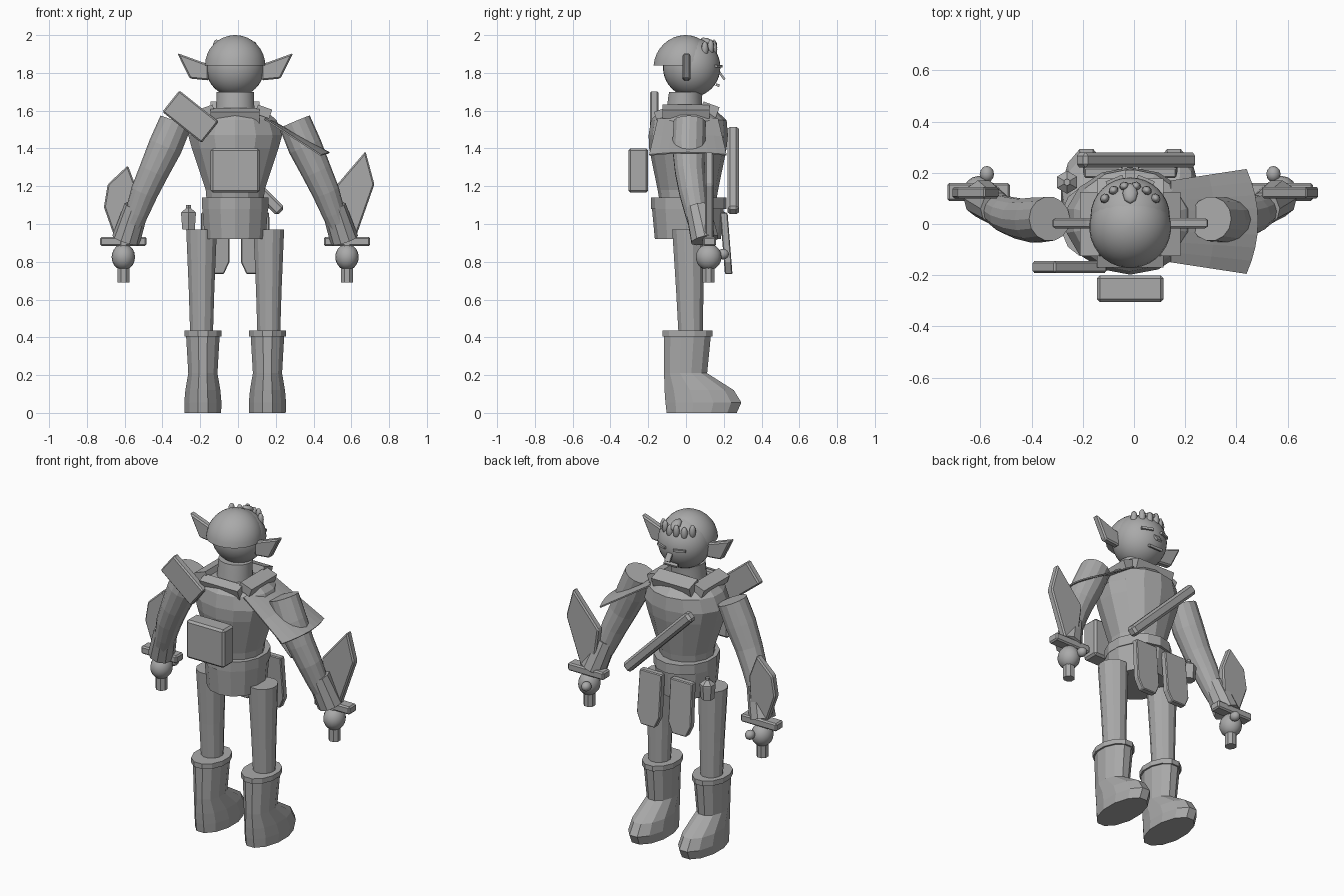
import bpy, bmesh, math
from mathutils import Vector, Matrix

if "Cube" in bpy.data.objects:
    bpy.data.objects.remove(bpy.data.objects["Cube"])

CX = -0.015  # body symmetry plane
grey = bpy.data.materials.new("plain grey")
grey.diffuse_color = (0.4, 0.4, 0.4, 1)
grey.use_nodes = True
grey.node_tree.nodes["Principled BSDF"].inputs["Base Color"].default_value = grey.diffuse_color


def finish(name, bm, smooth=None, bevel=0):
    bmesh.ops.recalc_face_normals(bm, faces=bm.faces)
    me = bpy.data.meshes.new(name)
    bm.to_mesh(me)
    bm.free()
    me.materials.append(grey)
    ob = bpy.data.objects.new(name, me)
    bpy.context.collection.objects.link(ob)
    if bevel:
        m = ob.modifiers.new("bevel", 'BEVEL')
        m.width = bevel
        m.segments = 1
    if smooth:
        bpy.ops.object.select_all(action='DESELECT')
        ob.select_set(True)
        bpy.context.view_layer.objects.active = ob
        bpy.ops.object.shade_smooth_by_angle(angle=math.radians(smooth))
    return ob


def bridge(bm, rings):
    vs = [[bm.verts.new(p) for p in r] for r in rings]
    n = len(vs[0])
    for a, b in zip(vs, vs[1:]):
        for i in range(n):
            bm.faces.new((a[i], a[(i + 1) % n], b[(i + 1) % n], b[i]))
    bm.faces.new(vs[0])
    bm.faces.new(vs[-1])


def loft(name, rows, n=12, smooth=None):
    """Stack of level ellipses: (z, x centre, y centre, x radius, y radius)."""
    bm = bmesh.new()
    ang = [2 * math.pi * (i + 0.5) / n for i in range(n)]
    bridge(bm, [[(cx + rx * math.cos(a), cy + ry * math.sin(a), z) for a in ang]
                for z, cx, cy, rx, ry in rows])
    return finish(name, bm, smooth)


def tube(name, rows, n=10, smooth=None):
    """Round sections along a path: (x, y, z, radius)."""
    pts = [Vector(r[:3]) for r in rows]
    rings = []
    for i, p in enumerate(pts):
        d = (pts[min(i + 1, len(pts) - 1)] - pts[max(i - 1, 0)]).normalized()
        u = d.cross(Vector((0, 1, 0))).normalized()
        v = d.cross(u)
        rings.append([p + rows[i][3] * (u * math.cos(t) + v * math.sin(t))
                      for t in (2 * math.pi * k / n for k in range(n))])
    bm = bmesh.new()
    bridge(bm, rings)
    return finish(name, bm, smooth)


def box(name, c, size, rot=(0, 0, 0), bevel=0):
    bm = bmesh.new()
    m = Matrix.Translation(c)
    for a, ax in zip(rot, 'XYZ'):
        m = m @ Matrix.Rotation(math.radians(a), 4, ax)
    bmesh.ops.create_cube(bm, size=1, matrix=m @ Matrix.Diagonal((*size, 1)))
    return finish(name, bm, None, bevel)


def ball(name, c, r, rot=(0, 0, 0), seg=16, rings=10):
    bm = bmesh.new()
    m = Matrix.Translation(c)
    for a, ax in zip(rot, 'XYZ'):
        m = m @ Matrix.Rotation(math.radians(a), 4, ax)
    bmesh.ops.create_uvsphere(bm, u_segments=seg, v_segments=rings, radius=1,
                              matrix=m @ Matrix.Diagonal((*r, 1)))
    return finish(name, bm, 60)


def plate(name, pts, y0, y1, bevel=0, slope=0):
    """Outline in x and z given depth along y; slope leans it by height."""
    bm = bmesh.new()
    top = max(p[1] for p in pts)
    bridge(bm, [[(x, y + slope * (top - z), z) for x, z in pts] for y in (y0, y1)])
    return finish(name, bm, None, bevel)


# head and skull cap
ball("head", (CX, 0.03, 1.83), (0.155, 0.152, 0.157), seg=32, rings=20)
loft("cap", [(1.84 + 0.16 * math.sin(t), CX, -0.012 + 0.01 * math.sin(t),
              0.16 * math.cos(t), 0.16 * math.cos(t))
             for t in (math.pi / 2 * k / 8.2 for k in range(9))], 32, 50)
loft("neck", [(1.56, CX, -0.01, 0.105, 0.1), (1.67, CX, -0.005, 0.1, 0.09),
              (1.70, CX, 0, 0.1, 0.09)], 24, 40)

# face
for s in (-1, 1):
    box("eye", (CX + s * 0.06, 0.17, 1.835), (0.07, 0.02, 0.014), (0, 0, -s * 22))
    plate("ear", [(CX + s * x, z) for x, z in
                  ((0.14, 1.85), (0.17, 1.855), (0.307, 1.905), (0.24, 1.77), (0.14, 1.76))],
          -0.018, 0.024, 0.008)
box("nose", (CX, 0.19, 1.785), (0.035, 0.012, 0.05), (35, 0, 0))
box("mouth", (CX, 0.168, 1.735), (0.09, 0.02, 0.014), (-20, 0, 0))

# hair tufts across the forehead
for k in range(6):
    a = math.radians(40 + 20 * k)
    x, y = math.cos(a), math.sin(a)
    ball("hair_tuft", (CX + 0.13 * x, 0.01 + 0.14 * y, 1.925 + 0.01 * (k % 2)),
         (0.02, 0.018, 0.042), (0, 0, 40 + 20 * k - 90), 8, 6).data.transform(Matrix())
ball("top_tuft", (CX, 0.12, 1.962), (0.03, 0.045, 0.018), (-25, 0, 0), 8, 6)

# torso, hips and belt
loft("torso", [(1.12, CX, 0.01, 0.155, 0.15), (1.18, CX, 0.01, 0.16, 0.16),
               (1.40, CX, 0.01, 0.235, 0.205), (1.47, CX, 0.012, 0.255, 0.21),
               (1.55, CX, 0.015, 0.225, 0.2), (1.60, CX, 0.01, 0.165, 0.15)], 14)
loft("hips", [(0.92, CX, 0.01, 0.165, 0.175), (1.08, CX, 0.01, 0.178, 0.19),
              (1.14, CX, 0.01, 0.16, 0.17)], 14)
loft("belt", [(1.08, CX, 0.015, 0.18, 0.2), (1.14, CX, 0.015, 0.18, 0.2)], 14)

# scarf wrapped from slabs
box("scarf_back", (CX, -0.13, 1.57), (0.26, 0.06, 0.07), (20, 0, 0))
box("scarf_front", (CX, 0.125, 1.605), (0.26, 0.09, 0.06), (-20, 0, 0))
for s in (-1, 1):
    box("scarf_side", (CX + s * 0.15, 0, 1.595), (0.08, 0.25, 0.05), (0, s * 20, 0))

# legs, boots and front hip flaps
for s in (-1, 1):
    x = CX + s * 0.178
    loft("leg", [(0.40, x, 0.025, 0.062, 0.066), (0.65, x, 0.02, 0.07, 0.075),
                 (0.97, x, 0.012, 0.084, 0.088)], 12)
    x = CX + s * 0.171
    loft("boot", [(0, x, 0.083, 0.1, 0.192), (0.055, x, 0.092, 0.102, 0.208),
                  (0.12, x, 0.07, 0.096, 0.19), (0.21, x, -0.002, 0.08, 0.118),
                  (0.41, x, 0.008, 0.092, 0.128)], 12)
    loft("boot_cuff", [(0.405, x, 0.008, 0.102, 0.138), (0.436, x, 0.008, 0.102, 0.138)], 12)
    plate("hip_flap", [(CX + s * a, z) for a, z in
                       ((0.03, 1.06), (0.18, 1.06), (0.185, 0.8), (0.155, 0.735),
                        (0.06, 0.735), (0.03, 0.8))], 0.18, 0.22, 0.005, 0.08)

# arms, bracers, hands and weapon hilts
for s in (-1, 1):
    tube("arm", [(CX + s * x, y, z, r) for x, y, z, r in
                 ((0.315, 0.02, 1.54, 0.087), (0.37, 0.015, 1.41, 0.09),
                  (0.43, 0.02, 1.28, 0.08), (0.48, 0.035, 1.17, 0.073),
                  (0.52, 0.055, 1.06, 0.062), (0.575, 0.09, 0.93, 0.055))], 14)
    tube("bracer", [(CX + s * 0.522, 0.06, 1.09, 0.066),
                    (CX + s * 0.578, 0.1, 0.915, 0.076)], 10)
    hx = CX + s * 0.592
    ball("hand", (hx, 0.12, 0.825), (0.062, 0.068, 0.07))
    ball("thumb", (CX + s * 0.56, 0.195, 0.84), (0.028, 0.032, 0.028), seg=12, rings=8)
    loft("grip", [(0.69, hx, 0.12, 0.034, 0.034), (0.93, hx, 0.12, 0.034, 0.034)], 8)
    box("guard", (hx, 0.125, 0.908), (0.245, 0.07, 0.048), bevel=0.008)

# blades, the right one longer
plate("right_blade", [(0.535, 0.92), (0.50, 1.18), (0.675, 1.385), (0.722, 1.21),
                      (0.62, 0.92)], 0.1, 0.145, 0.008)
plate("left_blade", [(-0.65, 0.92), (-0.71, 1.09), (-0.69, 1.21), (-0.583, 1.31),
                     (-0.53, 1.17), (-0.545, 0.92)], 0.1, 0.145, 0.008)

# carried gear
box("backpack", (CX, -0.253, 1.283), (0.26, 0.105, 0.235), bevel=0.012)
box("shoulder_plate", (-0.252, -0.168, 1.568), (0.265, 0.046, 0.145), (0, 38.5, 0), 0.008)
box("chest_staff", (0.008, 0.25, 1.283), (0.62, 0.06, 0.062), (0, 45, 0), 0.014)
loft("flask", [(0.97, -0.262, 0.163, 0.038, 0.038), (1.05, -0.262, 0.163, 0.045, 0.045),
               (1.06, -0.262, 0.163, 0.045, 0.045), (1.085, -0.262, 0.163, 0.014, 0.014),
               (1.1, -0.262, 0.163, 0.014, 0.014)], 6)

# cloth sheet draped over the right shoulder
bm = bmesh.new()
n = 8
rows = []
for j in range(3):
    t = j / 2
    row = []
    for i in range(n + 1):
        u = 2 * i / n - 1
        half = 0.16 + 0.045 * t
        row.append(bm.verts.new((0.145 + t * (0.34 - 0.045 * u * u), 0.01 + u * half,
                                 1.57 - 0.19 * t - 0.012 * u * u)))
    rows.append(row)
for a, b in zip(rows, rows[1:]):
    for i in range(n):
        bm.faces.new((a[i], a[i + 1], b[i + 1], b[i]))
cape = finish("shoulder_cloth", bm)
cape.modifiers.new("thickness", 'SOLIDIFY').thickness = 0.008
